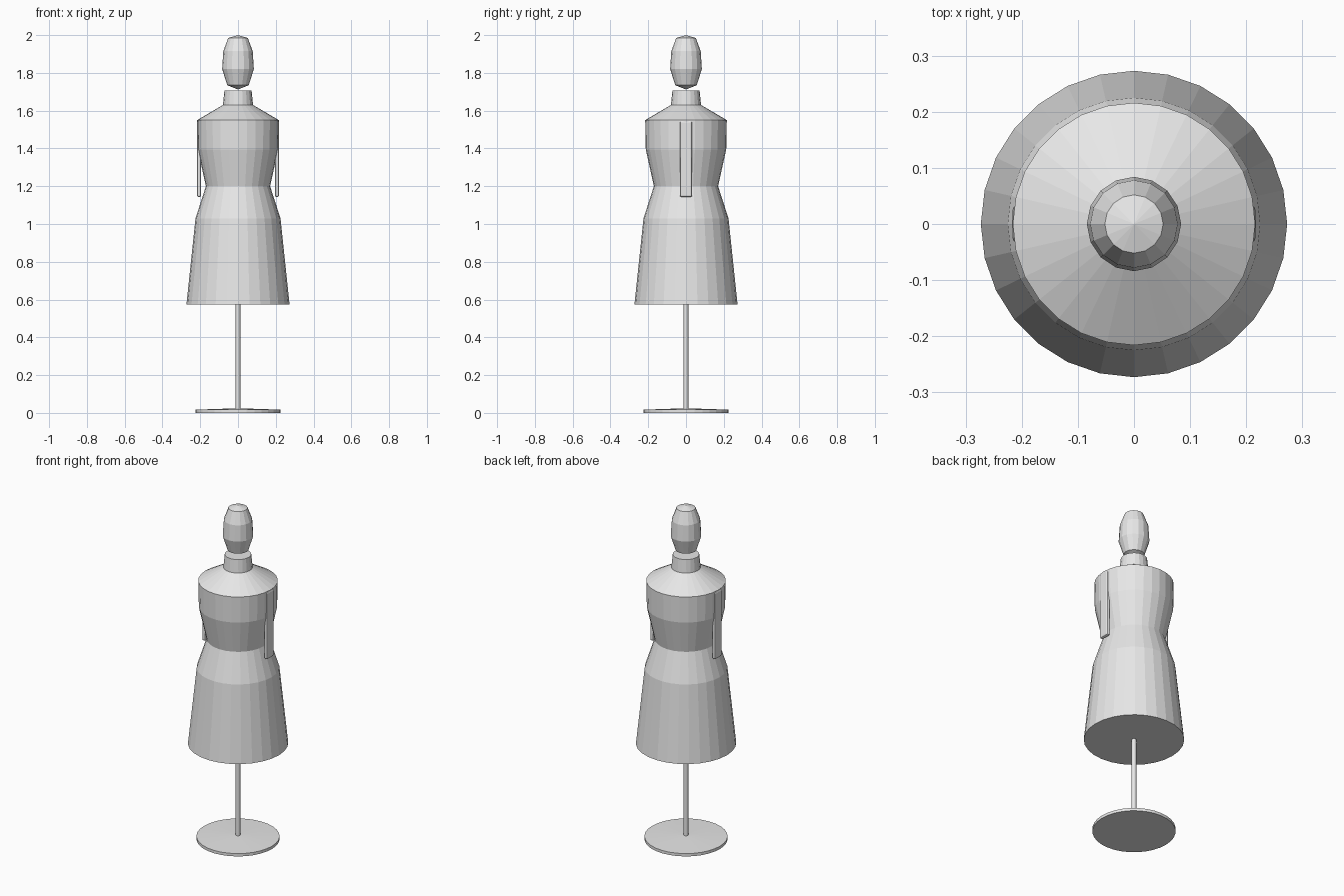
import bpy, bmesh, math
from mathutils import Vector

if "Cube" in bpy.data.objects:
    bpy.data.objects.remove(bpy.data.objects["Cube"])

grey = bpy.data.materials.new("plain grey")
grey.diffuse_color = (0.8, 0.8, 0.8, 1)
grey.use_nodes = True
grey.node_tree.nodes["Principled BSDF"].inputs["Base Color"].default_value = grey.diffuse_color


def finish(name, bm):
    """Turn a bmesh into a flat-shaded grey object."""
    bmesh.ops.recalc_face_normals(bm, faces=bm.faces)
    mesh = bpy.data.meshes.new(name)
    bm.to_mesh(mesh)
    bm.free()
    mesh.materials.append(grey)
    obj = bpy.data.objects.new(name, mesh)
    bpy.context.collection.objects.link(obj)
    return obj


def lathe(name, profile, sides):
    """Revolve (radius, height) points about z; a zero radius makes a tip."""
    bm = bmesh.new()
    rings = []
    for r, z in profile:
        if r == 0:
            rings.append([bm.verts.new((0, 0, z))] * sides)
        else:
            rings.append([bm.verts.new((r * math.cos(math.tau * i / sides),
                                        r * math.sin(math.tau * i / sides), z))
                          for i in range(sides)])
    for low, high in zip(rings, rings[1:]):
        for i in range(sides):
            j = (i + 1) % sides
            corners = dict.fromkeys((low[i], low[j], high[j], high[i]))
            bm.faces.new(list(corners))
    # close open ends with flat caps
    for ring, (r, z) in ((rings[0], profile[0]), (rings[-1], profile[-1])):
        if r > 0:
            bm.faces.new(ring)
    return finish(name, bm)


# stand
lathe("base_disc", [(0.226, 0), (0.226, 0.017), (0.14, 0.02), (0.02, 0.024)], 32)
lathe("pole", [(0.013, 0.015), (0.013, 0.60)], 12)

# dress form: skirt, hips, waist, bust and shoulders
lathe("torso", [(0.273, 0.575), (0.225, 1.03), (0.17, 1.20),
                (0.213, 1.395), (0.216, 1.55), (0.08, 1.63)], 28)
lathe("neck", [(0.08, 1.625), (0.072, 1.707)], 20)

# head
lathe("head", [(0, 1.712), (0.057, 1.735), (0.084, 1.82), (0.078, 1.915),
               (0.052, 1.985), (0, 2.0)], 16)

# slim bevelled arms at both sides
for side, label in ((-1, "left"), (1, "right")):
    bm = bmesh.new()
    bmesh.ops.create_cube(bm, size=1)
    bmesh.ops.scale(bm, vec=Vector((0.022, 0.066, 0.404)), verts=bm.verts)
    bmesh.ops.translate(bm, vec=Vector((side * 0.206, 0, 1.345)), verts=bm.verts)
    arm = finish("arm_" + label, bm)
    bevel = arm.modifiers.new("soft edges", 'BEVEL')
    bevel.width = 0.009
    bevel.segments = 2
